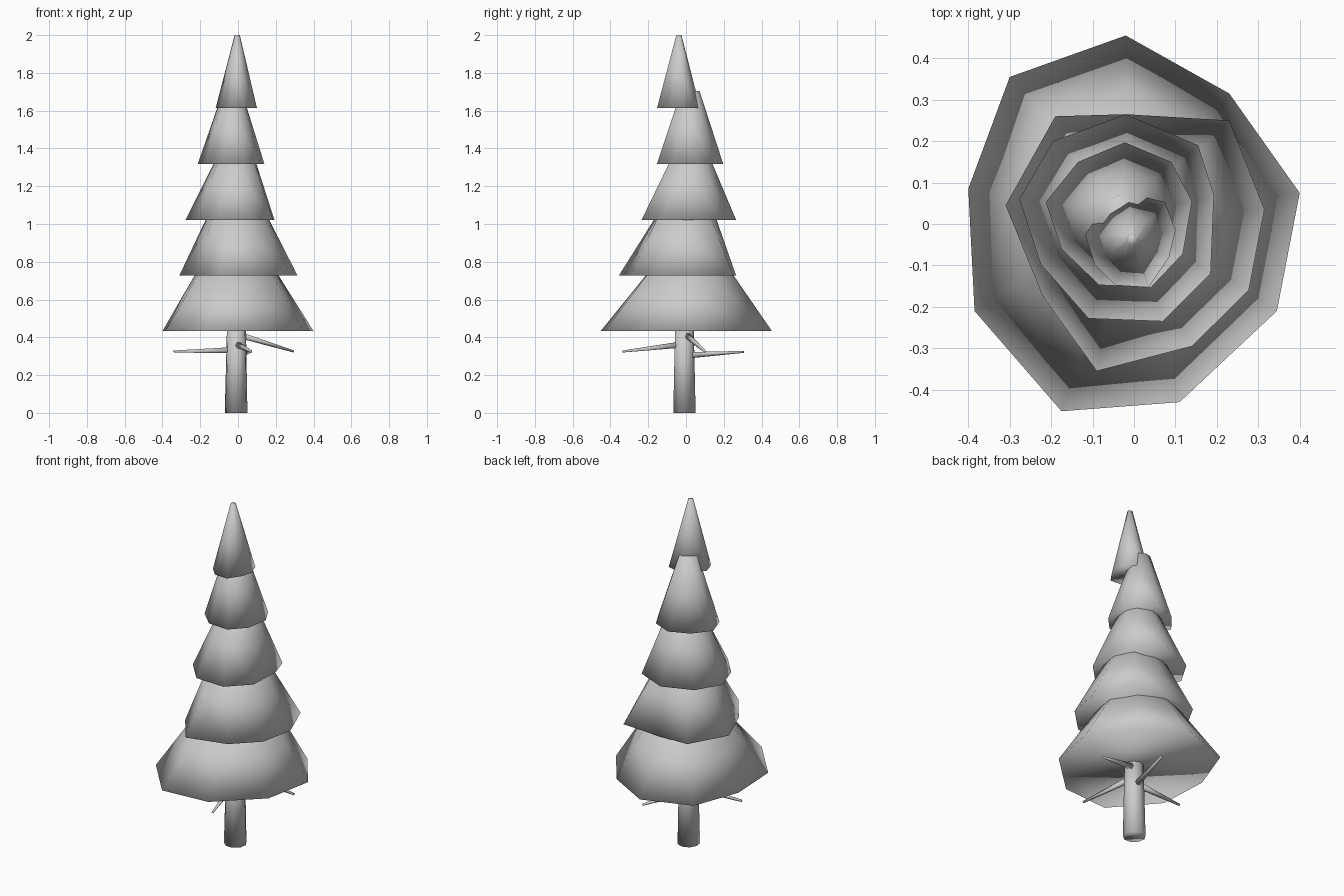
import bpy, bmesh, math
from mathutils import Vector

if "Cube" in bpy.data.objects:
    bpy.data.objects.remove(bpy.data.objects["Cube"])

N = 9          # sides of every foliage tier
HEIGHT = 0.385  # each tier tucks up inside the next one


def loft(name, rings):
    """Smooth closed solid through rings with equal point counts."""
    bm = bmesh.new()
    loops = [[bm.verts.new(p) for p in ring] for ring in rings]
    n = len(loops[0])
    for a, b in zip(loops, loops[1:]):
        for i in range(n):
            j = (i + 1) % n
            bm.faces.new((a[i], a[j], b[j], b[i]))
    bm.faces.new(loops[0])
    bm.faces.new(loops[-1])
    bmesh.ops.recalc_face_normals(bm, faces=bm.faces)
    for f in bm.faces:
        f.smooth = True
    mesh = bpy.data.meshes.new(name)
    bm.to_mesh(mesh)
    bm.free()
    ob = bpy.data.objects.new(name, mesh)
    bpy.context.collection.objects.link(ob)
    return ob


def tier(name, z, rim, cx, cy, r):
    """Irregular rim tapering through a middle ring to a small top ring."""
    low = [Vector((x, y, z)) for x, y in rim]
    top = []
    for i in range(N):
        a = math.pi / 2 - math.tau * i / N
        top.append(Vector((cx + r * math.cos(a), cy + r * math.sin(a), z + HEIGHT)))
    mid = [p.lerp(q, 0.5) for p, q in zip(low, top)]
    loft(name, [low, mid, top])


def tapered(name, start, end, r0, r1, sides):
    """Round tapered stick between two points."""
    start, end = Vector(start), Vector(end)
    rot = (end - start).to_track_quat('Z', 'Y')
    rings = []
    for c, r in ((start, r0), (end, r1)):
        rings.append([c + rot @ Vector((r * math.cos(math.tau * i / sides),
                                        r * math.sin(math.tau * i / sides), 0))
                      for i in range(sides)])
    loft(name, rings)


# Trunk
tapered("trunk", (-0.01, -0.01, 0), (-0.008, -0.01, 0.5), 0.061, 0.05, 9)

# Bare branches
for i, (a, b) in enumerate([
    ((-0.005, -0.02, 0.362), (0.07, -0.335, 0.325)),
    ((0.0, 0.0, 0.415), (0.295, 0.10, 0.325)),
    ((-0.02, -0.015, 0.332), (-0.34, -0.03, 0.325)),
    ((-0.005, 0.01, 0.305), (0.065, 0.305, 0.323)),
]):
    tapered(f"branch_{i + 1}", a, b, 0.019, 0.006, 6)

# Foliage, bottom to top (rim points run clockwise from the back)
tier("foliage_tier_1", 0.433,
     [(-0.02, 0.455), (0.23, 0.315), (0.40, 0.075), (0.345, -0.21), (0.11, -0.43),
      (-0.175, -0.452), (-0.385, -0.21), (-0.40, 0.085), (-0.30, 0.355)],
     -0.01, 0.02, 0.17)
tier("foliage_tier_2", 0.728,
     [(-0.02, 0.265), (0.23, 0.25), (0.315, 0.035), (0.277, -0.16), (0.14, -0.295),
      (-0.09, -0.355), (-0.22, -0.175), (-0.31, 0.045), (-0.19, 0.26)],
     -0.005, 0.005, 0.125)
tier("foliage_tier_3", 1.022,
     [(-0.02, 0.265), (0.155, 0.19), (0.193, 0.07), (0.185, -0.12), (0.07, -0.235),
      (-0.11, -0.228), (-0.225, -0.097), (-0.277, 0.06), (-0.195, 0.20)],
     -0.008, 0.025, 0.078)
tier("foliage_tier_4", 1.318,
     [(-0.022, 0.197), (0.09, 0.15), (0.14, 0.055), (0.118, -0.072), (0.04, -0.154),
      (-0.085, -0.147), (-0.175, -0.06), (-0.213, 0.053), (-0.135, 0.15)],
     -0.03, 0.022, 0.05)
tier("foliage_tier_5", 1.615,
     [(-0.015, 0.075), (0.075, 0.053), (0.10, -0.015), (0.085, -0.08), (0.035, -0.153),
      (-0.045, -0.148), (-0.095, -0.097), (-0.118, -0.025), (-0.07, 0.04)],
     -0.004, -0.038, 0.014)
